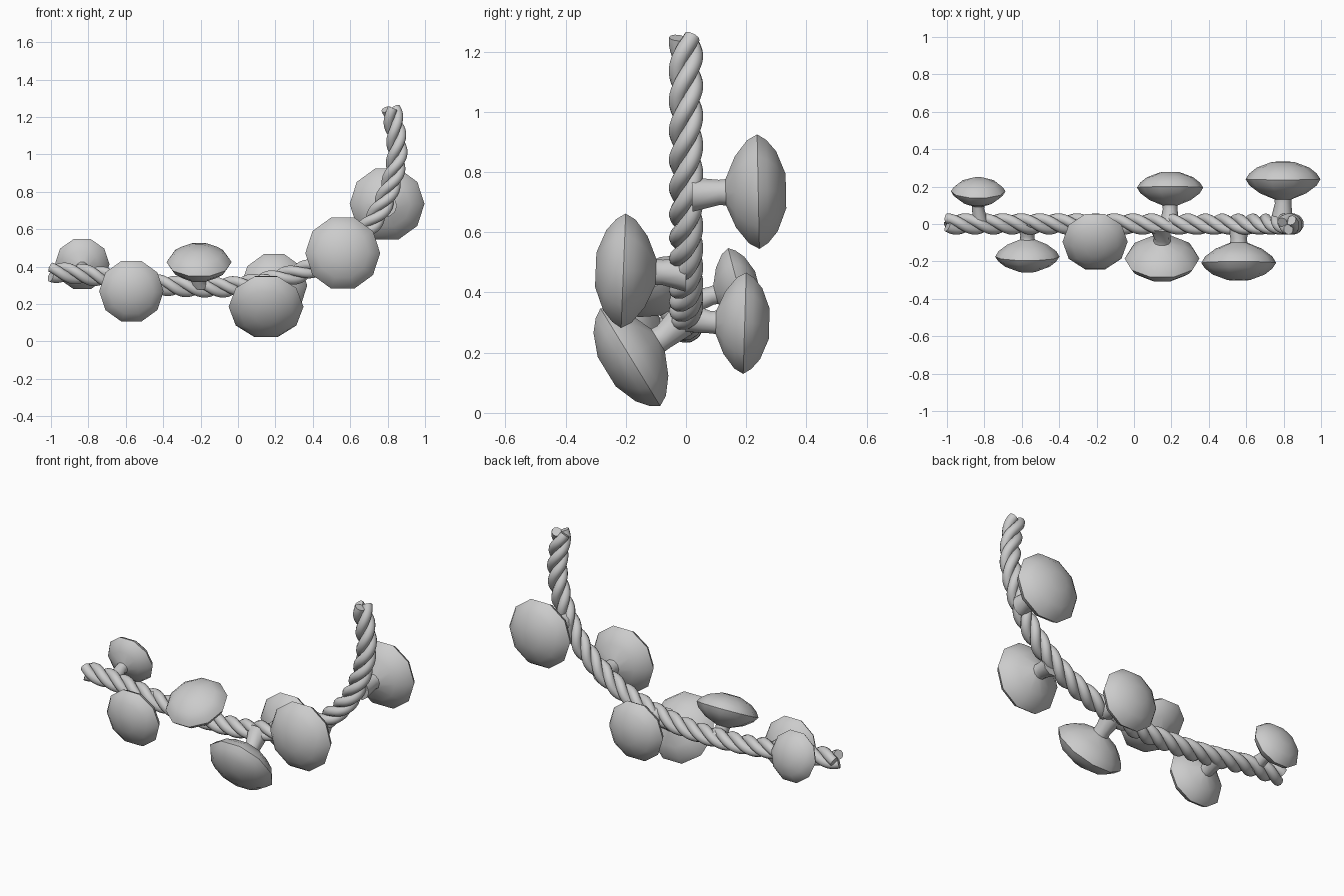
import bpy, bmesh, math
from mathutils import Vector

if "Cube" in bpy.data.objects:
    bpy.data.objects.remove(bpy.data.objects["Cube"])

# Centre line of the rope in the x-z plane
PATH = [(-1.0, .37), (-.8, .355), (-.6, .325), (-.4, .30), (-.2, .29), (0, .295), (.2, .33), (.4, .395),
        (.58, .50), (.72, .64), (.80, .79), (.845, .95), (.847, 1.08), (.82, 1.245)]
pts = [Vector((x, 0, z)) for x, z in PATH]
ext = [2 * pts[0] - pts[1]] + pts + [2 * pts[-1] - pts[-2]]


def sample(n=20):
    """Catmull-Rom samples along the rope path."""
    out = []
    for i in range(1, len(ext) - 2):
        a, b, c, d = ext[i - 1:i + 3]
        for k in range(n):
            t = k / n
            out.append(0.5 * (2 * b + (c - a) * t + (2 * a - 5 * b + 4 * c - d) * t * t
                              + (3 * b - a - 3 * c + d) * t ** 3))
    return out + [pts[-1]]


def smooth(obj, angle):
    bpy.ops.object.select_all(action='DESELECT')
    obj.select_set(True)
    bpy.context.view_layer.objects.active = obj
    bpy.ops.object.shade_smooth_by_angle(angle=math.radians(angle))


def skin(name, rings, angle):
    """Join rings of points into a closed tube."""
    bm = bmesh.new()
    vs = [[bm.verts.new(p) for p in r] for r in rings]
    n = len(vs[0])
    for a, b in zip(vs, vs[1:]):
        for j in range(n):
            bm.faces.new((a[j], a[(j + 1) % n], b[(j + 1) % n], b[j]))
    for end in (vs[0], vs[-1]):
        c = bm.verts.new(sum((v.co for v in end), Vector()) / n)
        for j in range(n):
            bm.faces.new((end[j], end[(j + 1) % n], c))
    bmesh.ops.recalc_face_normals(bm, faces=bm.faces)
    me = bpy.data.meshes.new(name)
    bm.to_mesh(me)
    bm.free()
    ob = bpy.data.objects.new(name, me)
    bpy.context.collection.objects.link(ob)
    smooth(ob, angle)


# Rope: three strands twisted around the path
STRANDS, PITCH, OFFSET, THICK = 3, 0.30, 0.029, 0.028
line = sample()
Y = Vector((0, 1, 0))
for s in range(STRANDS):
    centres, length = [], 0
    for i, p in enumerate(line):
        tan = (line[min(i + 1, len(line) - 1)] - line[max(i - 1, 0)]).normalized()
        if i:
            length += (p - line[i - 1]).length
        ang = 2 * math.pi * (length / PITCH + s / STRANDS)
        centres.append(p + OFFSET * (Y * math.cos(ang) + tan.cross(Y) * math.sin(ang)))
    rings = []
    for i, c in enumerate(centres):
        d = (centres[min(i + 1, len(line) - 1)] - centres[max(i - 1, 0)]).normalized()
        u = (Y - d * Y.dot(d)).normalized()
        w = d.cross(u)
        rings.append([c + THICK * (u * math.cos(a) + w * math.sin(a))
                      for a in (2 * math.pi * k / 10 for k in range(10))])
    skin(f"rope_strand_{s + 1}", rings, 50)

# Mushrooms: (radius, height) profile in units of the cap radius, rim at height 0
CAP = [(.3, .46), (.7, .31), (.9, .15), (1, 0), (.9, -.17), (.62, -.38), (.23, -.54), (.22, -.65)]


def mushroom(name, centre, axis, radius, base, sides=10):
    c, n, b = Vector(centre), Vector(axis).normalized(), Vector(base)
    u = n.cross(Vector((1, 0, 0))).normalized()
    w = n.cross(u)
    rings = []
    for r, h, o in [(r, h * radius, c) for r, h in CAP] + [(.3, 0, b)]:
        rings.append([o + n * h + radius * r * (u * math.cos(a) + w * math.sin(a))
                      for a in (2 * math.pi * (k + .5) / sides for k in range(sides))])
    skin(name, rings, 40)


# rim centre, facing direction, cap radius, foot on the rope
MUSHROOMS = [
    ((-.833, .175, .413), (0, .95, .25), .146, (-.82, 0, .36)),
    ((-.57, -.175, .268), (0, -.98, -.12), .172, (-.57, 0, .315)),
    ((-.208, -.095, .424), (0, -.45, .88), .174, (-.20, -.01, .30)),
    ((.193, .195, .298), (0, 1, -.03), .177, (.19, 0, .32)),
    ((.15, -.185, .185), (0, -.85, -.52), .2, (.14, -.01, .31)),
    ((.56, -.208, .472), (0, -1, .04), .2, (.56, 0, .46)),
    ((.797, .24, .735), (0, 1, .02), .2, (.79, .02, .725)),
]
for i, (c, ax, r, b) in enumerate(MUSHROOMS):
    mushroom(f"mushroom_{i + 1}", c, ax, r, b)
